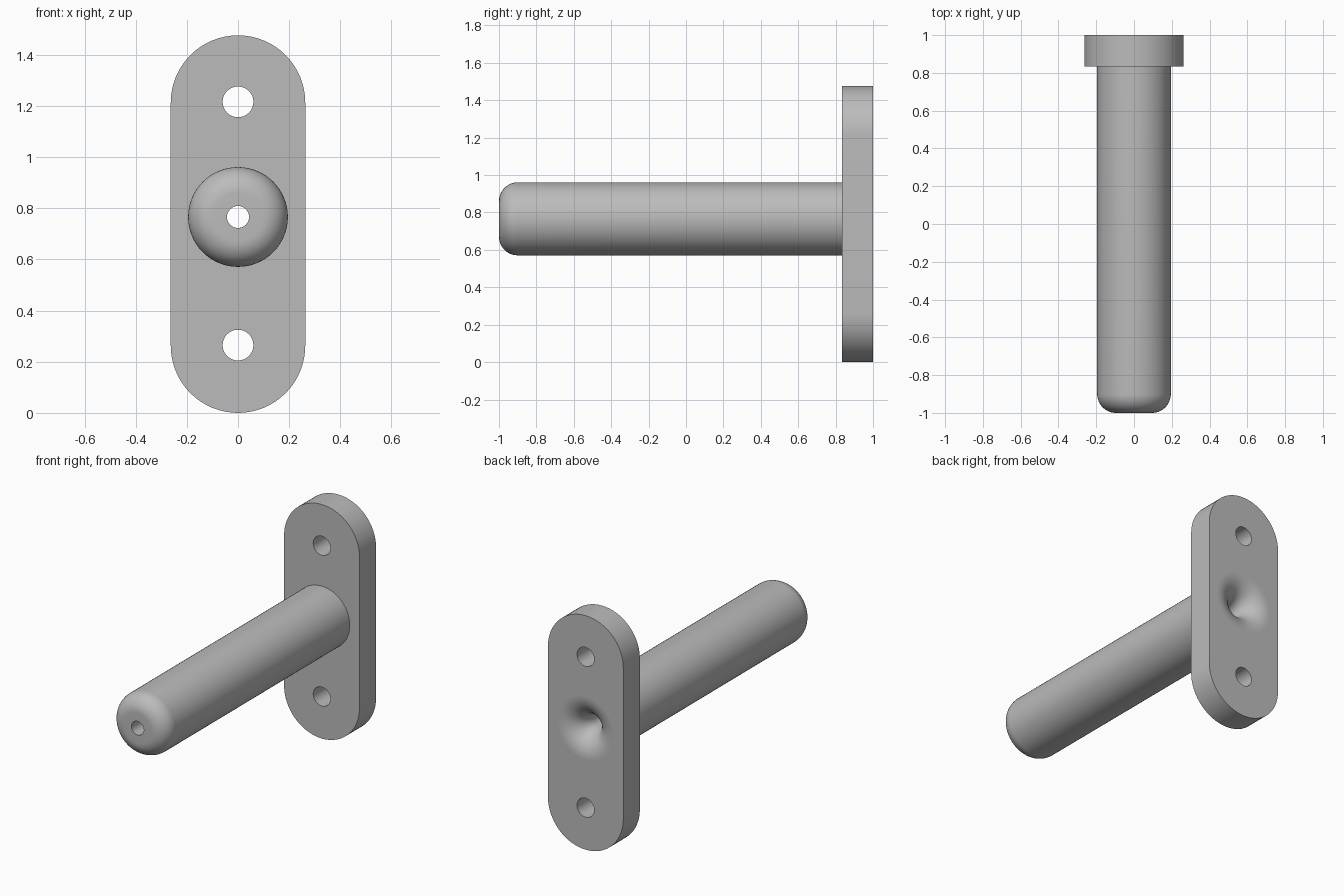
import bpy, bmesh
from math import sin, cos, pi
from mathutils import Matrix, Vector

cube = bpy.data.objects.get("Cube")
if cube:
    bpy.data.objects.remove(cube, do_unlink=True)

SIDES = 64
ROD_Z, ROD_R, BORE_R = 0.766, 0.195, 0.043
PLATE_FRONT, PLATE_BACK, FRONT = 0.835, 1.0, -1.0
HALF_W, HEIGHT = 0.263, 1.476

grey = bpy.data.materials.new("plain grey")
grey.use_nodes = True
grey.diffuse_color = (0.5, 0.5, 0.5, 1)
grey.node_tree.nodes["Principled BSDF"].inputs["Base Color"].default_value = grey.diffuse_color


def finish(bm, name):
    bmesh.ops.recalc_face_normals(bm, faces=bm.faces)
    mesh = bpy.data.meshes.new(name)
    bm.to_mesh(mesh)
    bm.free()
    mesh.materials.append(grey)
    obj = bpy.data.objects.new(name, mesh)
    bpy.context.collection.objects.link(obj)
    return obj


def select(obj):
    bpy.ops.object.select_all(action='DESELECT')
    obj.select_set(True)
    bpy.context.view_layer.objects.active = obj


def arc(cx, cy, r, start, end, steps):
    angles = [start + (end - start) * i / steps for i in range(steps + 1)]
    return [(cx + r * cos(a), cy + r * sin(a)) for a in angles]


def extrude_outline(points, y0, y1, name):
    """Solid slab from an x-z outline."""
    bm = bmesh.new()
    face = bm.faces.new([bm.verts.new((x, y0, z)) for x, z in points])
    new = bmesh.ops.extrude_face_region(bm, geom=[face])["geom"]
    verts = [v for v in new if isinstance(v, bmesh.types.BMVert)]
    bmesh.ops.translate(bm, verts=verts, vec=(0, y1 - y0, 0))
    # close the starting side if the extrusion consumed it
    edges = [e for e in bm.edges if e.is_boundary]
    if edges:
        bmesh.ops.holes_fill(bm, edges=edges)
    return finish(bm, name)


# Mounting plate: stadium outline with two screw holes and a seat for the rod
outline = (arc(0, HEIGHT - HALF_W, HALF_W, 0, pi, SIDES // 2)
           + arc(0, HALF_W, HALF_W, pi, 2 * pi, SIDES // 2))
plate = extrude_outline(outline, PLATE_FRONT, PLATE_BACK, "mounting_plate")
select(plate)
cutters = []
for z, r in ((0.265, 0.06), (1.216, 0.06), (ROD_Z, ROD_R)):
    circle = arc(0, z, r, 0, 2 * pi, SIDES)[:-1]
    cutter = extrude_outline(circle, PLATE_FRONT - 0.1, PLATE_BACK + 0.1, "hole_cutter")
    cutter.hide_render = True
    cutters.append(cutter)
    mod = plate.modifiers.new("hole", 'BOOLEAN')
    mod.operation, mod.solver, mod.object = 'DIFFERENCE', 'EXACT', cutter
    select(plate)
    bpy.ops.object.modifier_apply(modifier=mod.name)
for cutter in cutters:
    bpy.data.objects.remove(cutter, do_unlink=True)

# Rod: lathed profile of (radius, y) with rounded tip, through bore and flared back
ROUND = 0.1
FLARE = ROD_R - BORE_R
profile = [(ROD_R, PLATE_FRONT)]
profile += arc(ROD_R - ROUND, FRONT + ROUND, ROUND, 0, -pi / 2, 12)
profile += [(BORE_R, FRONT)]
profile += arc(ROD_R, PLATE_BACK - FLARE, FLARE, pi, pi / 2, 16)
bm = bmesh.new()
verts = [bm.verts.new((r, y, ROD_Z)) for r, y in profile]
edges = [bm.edges.new(pair) for pair in zip(verts, verts[1:])]
bmesh.ops.spin(bm, geom=verts + edges, cent=(0, 0, ROD_Z), axis=(0, 1, 0),
               angle=2 * pi, steps=SIDES, use_merge=False)
bmesh.ops.remove_doubles(bm, verts=bm.verts, dist=0.0001)
rod = finish(bm, "hollow_rod")
# outer wall must face away from the axis
wall = max(rod.data.polygons, key=lambda p: p.area * (p.center.xz - Vector((0, ROD_Z))).length)
if wall.normal.xz.dot(wall.center.xz - Vector((0, ROD_Z))) < 0:
    rod.data.flip_normals()

# Smooth the round surfaces, keep the rims crisp
for obj in (plate, rod):
    select(obj)
    bpy.ops.object.shade_smooth_by_angle(angle=pi / 6)
